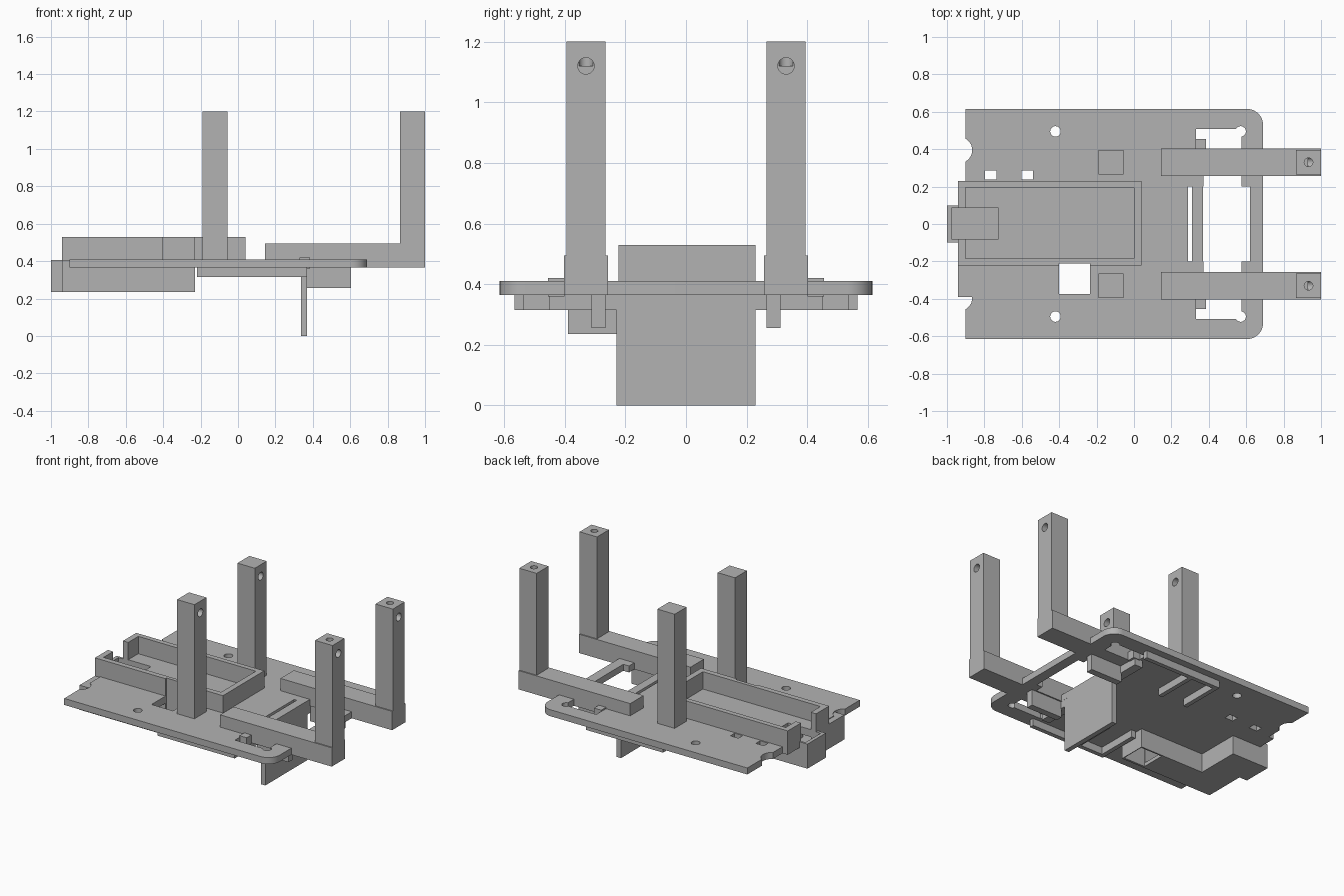
import bpy, bmesh, math
from mathutils import Matrix, Vector

if "Cube" in bpy.data.objects:
    bpy.data.objects.remove(bpy.data.objects["Cube"], do_unlink=True)

grey = bpy.data.materials.new("plain grey")
grey.use_nodes = True
COLOUR = (0.45, 0.45, 0.45, 1)
grey.diffuse_color = COLOUR
grey.node_tree.nodes["Principled BSDF"].inputs["Base Color"].default_value = COLOUR

BASE, TOP = 0.365, 0.41      # underside and top of the deck
parts = []


def finish(name, bm, keep=True):
    bmesh.ops.recalc_face_normals(bm, faces=bm.faces)
    mesh = bpy.data.meshes.new(name)
    bm.to_mesh(mesh)
    bm.free()
    mesh.materials.append(grey)
    obj = bpy.data.objects.new(name, mesh)
    bpy.context.collection.objects.link(obj)
    if keep:
        parts.append(obj)
    return obj


def box(name, x, y, z, keep=True):
    bm = bmesh.new()
    size = [b - a for a, b in (x, y, z)]
    mid = [(a + b) / 2 for a, b in (x, y, z)]
    bmesh.ops.create_cube(bm, size=1, matrix=Matrix.Translation(mid) @ Matrix.Diagonal((*size, 1)))
    return finish(name, bm, keep)


def prism(name, points, z):
    bm = bmesh.new()
    face = bm.faces.new([bm.verts.new((x, y, z[0])) for x, y in points])
    out = bmesh.ops.extrude_face_region(bm, geom=[face])
    verts = [v for v in out["geom"] if isinstance(v, bmesh.types.BMVert)]
    bmesh.ops.translate(bm, verts=verts, vec=(0, 0, z[1] - z[0]))
    return finish(name, bm)


def rod(centre, radius, length, axis="Z"):
    bm = bmesh.new()
    turn = Matrix.Rotation(math.pi / 2, 4, "Y") if axis == "X" else Matrix()
    bmesh.ops.create_cone(bm, cap_ends=True, segments=32, radius1=radius, radius2=radius,
                          depth=length, matrix=Matrix.Translation(centre) @ turn)
    return finish("cutter", bm, False)


def cutbox(x, y, z):
    return box("cutter", x, y, z, False)


def carve(obj, cutters):
    for cutter in cutters:
        cutter.hide_render = True
        mod = obj.modifiers.new("cut", "BOOLEAN")
        mod.operation, mod.solver, mod.object = "DIFFERENCE", "EXACT", cutter
    graph = bpy.context.evaluated_depsgraph_get()
    mesh = bpy.data.meshes.new_from_object(obj.evaluated_get(graph))
    obj.modifiers.clear()
    obj.data = mesh
    for cutter in cutters:
        bpy.data.objects.remove(cutter, do_unlink=True)


def span(side, a, b):
    return tuple(sorted((side * a, side * b)))


DEEP = (0.1, 0.48)
cable_hole = ((-0.4, -0.235), (-0.375, -0.21), (0.1, 0.7))
pocket = ((-0.975, -0.725), (-0.08, 0.085), (0.26, 0.6))

# Deck with two rounded corners
R = 0.085
outline = [(-0.9, 0.615), (-0.9, -0.615)]
for sign in (-1, 1):
    for i in range(9):
        a = sign * math.pi / 2 * (1 - i / 8 if sign < 0 else i / 8)
        outline.append((0.69 - R + R * math.cos(a), sign * (0.615 - R) + R * math.sin(a)))
deck = prism("deck", outline, (BASE, TOP))
cuts = [cutbox((0.37, 0.62), (-0.2, 0.2), DEEP),
        cutbox((0.29, 0.31), (-0.2, 0.2), DEEP),
        cutbox(*cable_hole), cutbox(*pocket)]
for s in (-1, 1):
    cuts += [cutbox((0.371, 0.576), span(s, 0.19, 0.507), DEEP),
             cutbox((0.332, 0.38), span(s, 0.452, 0.507), DEEP),
             rod((0.57, s * 0.495, 0.4), 0.028, 0.3),
             rod((-0.42, s * 0.495, 0.4), 0.028, 0.3),
             rod((-0.935, s * 0.395, 0.4), 0.07, 0.3)]
for x in (-0.765, -0.57):
    cuts.append(cutbox((x - 0.031, x + 0.031), (0.238, 0.285), DEEP))
carve(deck, cuts)

# Open tray on top, notched at its outer end
tray = box("battery_tray", (-0.94, 0.04), (-0.222, 0.23), (BASE, 0.53))
carve(tray, [cutbox((-0.9, 0), (-0.185, 0.195), (TOP, 0.7)),
             cutbox(*cable_hole), cutbox(*pocket)])

# L-shaped cable duct below the deck
duct = prism("cable_duct", [(-0.23, -0.39), (-0.23, -0.2), (-0.72, -0.2), (-0.72, 0.1), (-1, 0.1),
                            (-1, -0.1), (-0.94, -0.1), (-0.94, -0.39)], (0.235, 0.405))
carve(duct, [cutbox(*pocket), cutbox(*cable_hole),
             cutbox((-0.9, -0.25), (-0.37, -0.22), (0.26, 0.36)),
             cutbox((-0.9, -0.74), (-0.3, 0.05), (0.261, 0.359))])

# Hanging panel
box("hanging_panel", (0.337, 0.37), (-0.23, 0.23), (0, 0.37))

for s, side in ((-1, "right"), (1, "left")):
    # Side arms with front towers
    box(side + "_arm", (0.145, 1), span(s, 0.257, 0.403), (BASE, 0.495))
    tower = box(side + "_front_tower", (0.867, 1), span(s, 0.265, 0.395), (0.48, 1.2))
    carve(tower, [rod((1, s * 0.33, 1.12), 0.027, 0.14, "X"),
                  rod((0.933, s * 0.33, 1.2), 0.023, 0.16)])
    # Rear towers
    rear = box(side + "_rear_tower", (-0.19, -0.057), span(s, 0.265, 0.395), (0.4, 1.2))
    carve(rear, [rod((-0.057, s * 0.33, 1.12), 0.027, 0.14, "X")])
    # Ribs and guides under the deck
    box(side + "_edge_rib", (-0.22, 0.37), span(s, 0.535, 0.565), (0.315, 0.37))
    for x in (-0.22, -0.02):
        box(side + "_cross_rib", (x, x + 0.03), span(s, 0.25, 0.55), (0.315, 0.37))
    box(side + "_window_rib", (0.31, 0.37), span(s, 0.2, 0.45), (0.315, 0.37))
    box(side + "_guide", (0.365, 0.605), span(s, 0.266, 0.312), (0.255, 0.37))
    box(side + "_window_tab", (0.33, 0.385), span(s, 0.4, 0.455), (0.36, 0.42))

# Crisp edges with smooth curves
for obj in bpy.context.view_layer.objects:
    obj.select_set(obj in parts)
bpy.context.view_layer.objects.active = deck
bpy.ops.object.shade_smooth_by_angle(angle=math.radians(30))
